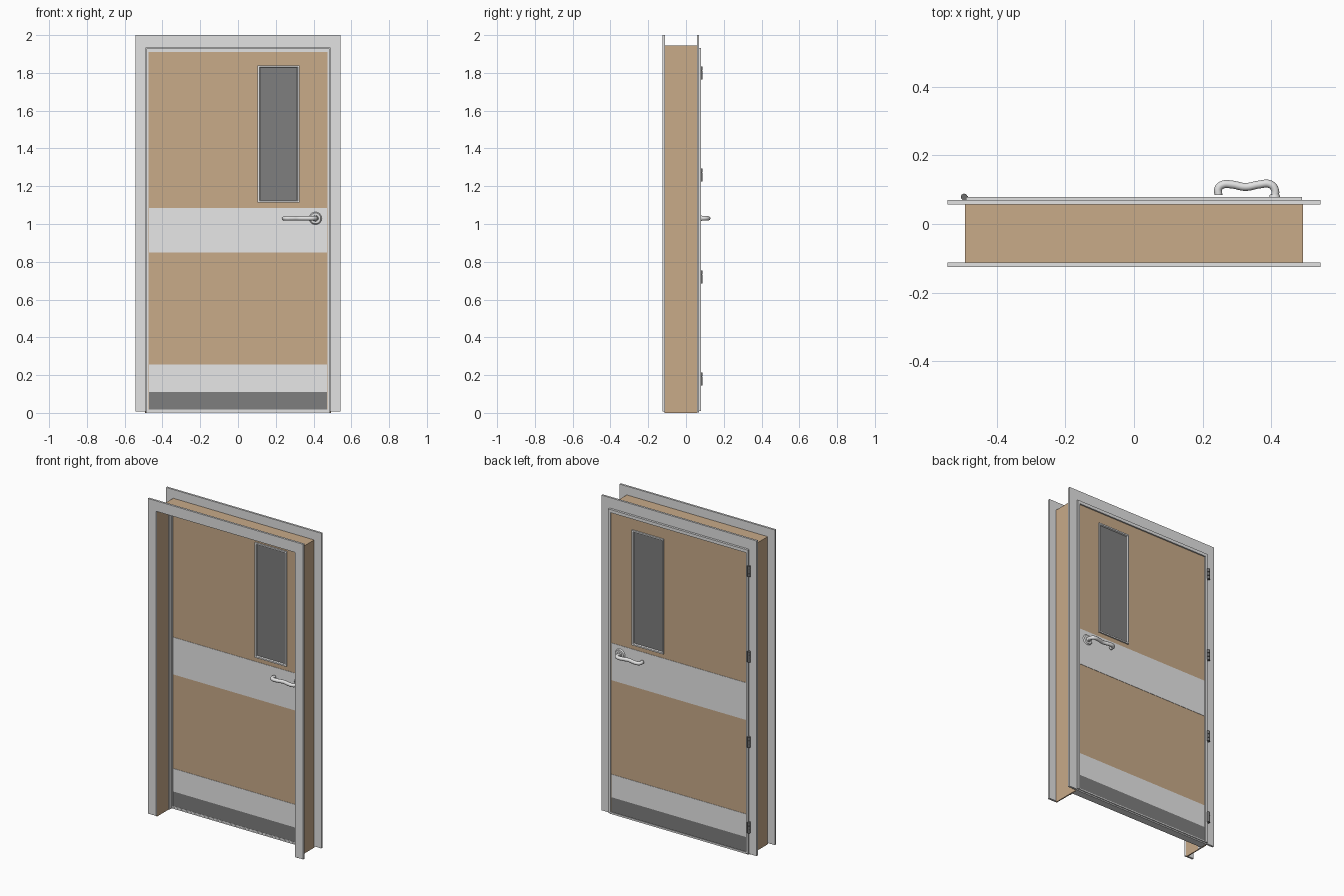
import bpy, bmesh, math
from mathutils import Vector

if "Cube" in bpy.data.objects:
    bpy.data.objects.remove(bpy.data.objects["Cube"])


def material(name, r, g, b):
    m = bpy.data.materials.new(name)
    m.diffuse_color = (r, g, b, 1)
    m.use_nodes = True
    m.node_tree.nodes["Principled BSDF"].inputs["Base Color"].default_value = m.diffuse_color
    return m


WOOD = material("tan wood", 0.58, 0.405, 0.25)
STEEL = material("light grey steel", 0.76, 0.76, 0.76)
PLATE = material("pale brushed plate", 0.80, 0.80, 0.80)
DARK = material("dark grey glass", 0.21, 0.21, 0.21)
HINGE = material("hinge grey", 0.15, 0.15, 0.15)


def finish(name, bm, mat, smooth=False):
    bmesh.ops.recalc_face_normals(bm, faces=bm.faces)
    me = bpy.data.meshes.new(name)
    bm.to_mesh(me)
    bm.free()
    me.materials.append(mat)
    ob = bpy.data.objects.new(name, me)
    bpy.context.collection.objects.link(ob)
    if smooth:
        bpy.ops.object.select_all(action='DESELECT')
        ob.select_set(True)
        bpy.context.view_layer.objects.active = ob
        bpy.ops.object.shade_smooth_by_angle(angle=math.radians(40))
    return ob


def add_prism(bm, pts, y0, y1):
    """Extrude an (x, z) outline along y."""
    f = bm.faces.new([bm.verts.new((x, y0, z)) for x, z in pts])
    r = bmesh.ops.extrude_face_region(bm, geom=[f])
    vs = [v for v in r["geom"] if isinstance(v, bmesh.types.BMVert)]
    bmesh.ops.translate(bm, verts=vs, vec=(0, y1 - y0, 0))
    if f.is_valid and len(f.link_loops if hasattr(f, "link_loops") else f.loops) and \
            all(len(e.link_faces) < 2 for e in f.edges):
        bm.faces.remove(f)


def box(name, x0, x1, y0, y1, z0, z1, mat):
    bm = bmesh.new()
    add_prism(bm, [(x0, z0), (x1, z0), (x1, z1), (x0, z1)], y0, y1)
    return finish(name, bm, mat)


def arch(name, xo, xi, zo, zi, z0, y0, y1, mat):
    """Door surround: two legs and a head, open at the bottom."""
    bm = bmesh.new()
    add_prism(bm, [(-xo, z0), (-xo, zo), (xo, zo), (xo, z0),
                   (xi, z0), (xi, zi), (-xi, zi), (-xi, z0)], y0, y1)
    return finish(name, bm, mat)


def bead(name, x0, x1, z0, z1, w, y_base, y_top, mat):
    """Rectangular ring with a sloped inner edge."""
    bm = bmesh.new()
    loops = []
    for inset, y in ((0, y_base), (0, y_top), (w * 0.7, y_top), (w, y_base)):
        loops.append([bm.verts.new((x, y, z)) for x, z in (
            (x0 + inset, z0 + inset), (x1 - inset, z0 + inset),
            (x1 - inset, z1 - inset), (x0 + inset, z1 - inset))])
    for a, b in zip(loops, loops[1:] + loops[:1]):
        for i in range(4):
            j = (i + 1) % 4
            bm.faces.new((a[i], a[j], b[j], b[i]))
    return finish(name, bm, mat)


def cylinder(name, p0, p1, r, mat, seg=24, r_end=None):
    p0, p1 = Vector(p0), Vector(p1)
    d = p1 - p0
    bm = bmesh.new()
    bmesh.ops.create_cone(bm, cap_ends=True, segments=seg, radius1=r,
                          radius2=r if r_end is None else r_end, depth=d.length)
    bm.transform(d.to_track_quat('Z', 'Y').to_matrix().to_4x4())
    bmesh.ops.translate(bm, verts=bm.verts, vec=(p0 + p1) / 2)
    return finish(name, bm, mat, True)


def tube(name, pts, r, mat):
    """Smooth round bar swept through points."""
    cu = bpy.data.curves.new(name, 'CURVE')
    cu.dimensions = '3D'
    cu.bevel_depth, cu.bevel_resolution, cu.use_fill_caps = r, 4, True
    cu.resolution_u = 6
    sp = cu.splines.new('BEZIER')
    sp.bezier_points.add(len(pts) - 1)
    for bp, p in zip(sp.bezier_points, pts):
        bp.co = p
        bp.handle_left_type = bp.handle_right_type = 'AUTO'
    ob = bpy.data.objects.new(name, cu)
    bpy.context.collection.objects.link(ob)
    cu.materials.append(mat)
    bpy.ops.object.select_all(action='DESELECT')
    ob.select_set(True)
    bpy.context.view_layer.objects.active = ob
    bpy.ops.object.convert(target='MESH')
    bpy.ops.object.shade_smooth_by_angle(angle=math.radians(50))


# Surround: casings on both wall faces, wooden lining, steel stop
arch("front_casing", 0.543, 0.486, 2.0, 1.934, 0.008, -0.125, -0.112, STEEL)
arch("back_casing", 0.543, 0.486, 2.0, 1.934, 0.008, 0.057, 0.070, STEEL)
arch("wood_lining", 0.493, 0.486, 1.945, 1.934, 0.0, -0.113, 0.058, WOOD)
arch("steel_stop", 0.488, 0.482, 1.936, 1.928, 0.0, 0.0, 0.030, STEEL)
box("threshold", -0.486, 0.486, 0.022, 0.070, 0.002, 0.010, STEEL)

# Door leaf with grey edging
FRONT, BACK = 0.026, 0.070
box("door_leaf", -0.477, 0.477, FRONT, BACK, 0.014, 1.915, WOOD)
arch("door_edging", 0.489, 0.474, 1.931, 1.911, 0.010, 0.023, 0.079, STEEL)
box("door_bottom_edging", -0.48, 0.48, 0.023, 0.076, 0.010, 0.017, STEEL)

# Fittings repeated on both faces
for side, face, s in (("front", FRONT, -1), ("back", BACK, 1)):
    for part, z0, z1, mat in (("push_plate", 0.85, 1.085, PLATE),
                              ("kick_plate", 0.11, 0.255, PLATE),
                              ("bottom_strip", 0.017, 0.11, DARK)):
        box(f"{side}_{part}", -0.472, 0.472, face - s * 0.002, face + s * 0.002, z0, z1, mat)

    # Window
    box(f"{side}_glass", 0.112, 0.318, face - s * 0.002, face + s * 0.001, 1.122, 1.833, DARK)
    bead(f"{side}_window_bead", 0.104, 0.326, 1.113, 1.84, 0.013, face, face + s * 0.009, PLATE)

    # Lever handle on a stepped rose
    z = 1.03
    cylinder(f"{side}_rose", (0.41, face, z), (0.41, face + s * 0.009, z), 0.035, STEEL, 32, 0.028)
    cylinder(f"{side}_collar", (0.41, face, z), (0.41, face + s * 0.016, z), 0.018, STEEL, 24, 0.014)
    path = [(0.41, 0.004), (0.41, 0.032), (0.396, 0.046), (0.365, 0.045), (0.325, 0.038),
            (0.285, 0.045), (0.26, 0.045), (0.246, 0.034), (0.246, 0.014)]
    tube(f"{side}_lever", [(x, face + s * h, z) for x, h in path], 0.0115, STEEL)

# Hinges
for i, z in enumerate((0.18, 0.72, 1.26, 1.80)):
    for k in (-1, 0, 1):
        zc = z + k * 0.023
        cylinder(f"hinge_{i}_knuckle_{k + 1}", (-0.495, 0.079, zc - 0.0108),
                 (-0.495, 0.079, zc + 0.0108), 0.0095, HINGE, 16)
    cylinder(f"hinge_{i}_pin", (-0.495, 0.079, z - 0.034), (-0.495, 0.079, z + 0.034),
             0.006, HINGE, 12)
    box(f"hinge_{i}_leaf", -0.495, -0.484, 0.072, 0.081, z - 0.033, z + 0.033, HINGE)
